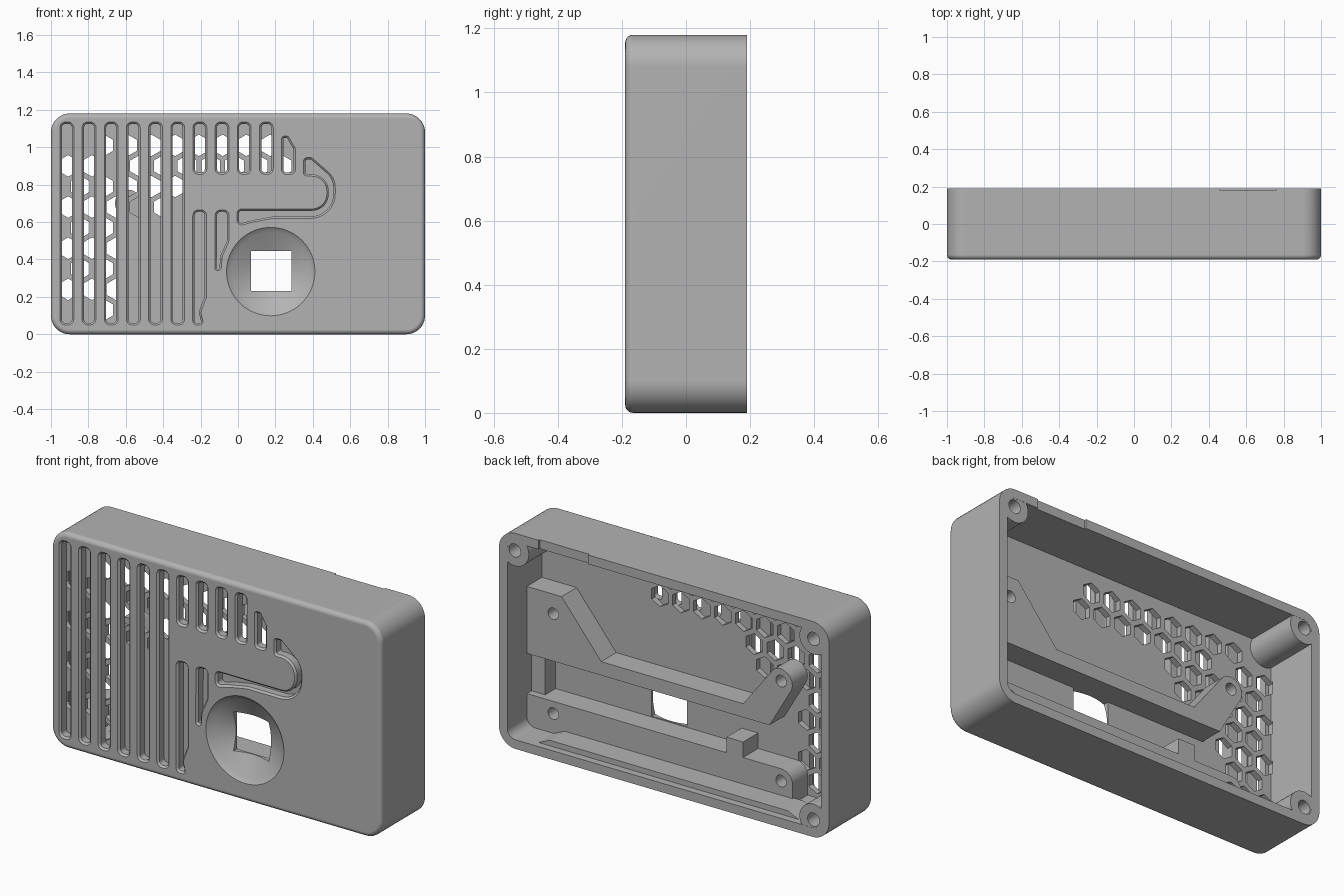
import bpy, bmesh, math
from mathutils import Vector

if "Cube" in bpy.data.objects:
    bpy.data.objects.remove(bpy.data.objects["Cube"])

grey = bpy.data.materials.new("plain grey")
grey.use_nodes = True
grey.diffuse_color = (0.45, 0.45, 0.45, 1)
grey.node_tree.nodes["Principled BSDF"].inputs["Base Color"].default_value = grey.diffuse_color


# ---- outline helpers (all outlines are x, z and run anticlockwise) ----
def rounded(points, radius, segments=5):
    """Fillet each corner; radius is one number or one per corner."""
    pts = [Vector(p) for p in points]
    radii = radius if isinstance(radius, (list, tuple)) else [radius] * len(pts)
    out = []
    for i, c in enumerate(pts):
        r = radii[i]
        if r == 0:
            out.append(c)
            continue
        a = (pts[i - 1] - c).normalized()
        b = (pts[(i + 1) % len(pts)] - c).normalized()
        half = a.angle(b) / 2
        t, w = r / math.tan(half), math.sin(half)
        for k in range(segments + 1):
            u = k / segments
            e, m, f = (1 - u) ** 2, 2 * u * (1 - u) * w, u * u
            out.append((e * (c + a * t) + m * c + f * (c + b * t)) / (e + m + f))
    return out


def rect(x0, x1, z0, z1, r=0, segments=5):
    return rounded([(x0, z0), (x1, z0), (x1, z1), (x0, z1)], r, segments)


def ngon(x, z, r, n=32, start=0.0):
    return [Vector((x + r * math.cos(start + math.tau * k / n),
                    z + r * math.sin(start + math.tau * k / n))) for k in range(n)]


def offset(pts, d):
    out = []
    for i, p in enumerate(pts):
        a = (p - pts[i - 1]).normalized()
        b = (pts[(i + 1) % len(pts)] - p).normalized()
        n1, n2 = Vector((a.y, -a.x)), Vector((b.y, -b.x))
        out.append(p + (n1 + n2) * d / (1 + n1.dot(n2)))
    return out


def loft(name, outlines, rings):
    """Solid from outlines swept along y; rings are (y, outward offset)."""
    bm = bmesh.new()
    for pts in outlines:
        loops = [[bm.verts.new((p.x, y, p.y)) for p in offset(pts, d)] for y, d in rings]
        n = len(pts)
        for lo, hi in zip(loops, loops[1:]):
            for i in range(n):
                j = (i + 1) % n
                bm.faces.new((lo[i], lo[j], hi[j], hi[i]))
        bm.faces.new(loops[0])
        bm.faces.new(loops[-1][::-1])
    bmesh.ops.recalc_face_normals(bm, faces=bm.faces)
    mesh = bpy.data.meshes.new(name)
    bm.to_mesh(mesh)
    bm.free()
    mesh.materials.append(grey)
    obj = bpy.data.objects.new(name, mesh)
    bpy.context.collection.objects.link(obj)
    return obj


def cut(target, outlines, rings):
    cutter = loft("cutter", outlines, rings)
    cutter.hide_render = True
    mod = target.modifiers.new("cut", "BOOLEAN")
    mod.operation, mod.solver, mod.object = "DIFFERENCE", "EXACT", cutter
    bpy.context.view_layer.objects.active = target
    bpy.ops.object.modifier_apply(modifier=mod.name)
    bpy.data.objects.remove(cutter)


def finish(obj):
    bpy.ops.object.select_all(action="DESELECT")
    obj.select_set(True)
    bpy.context.view_layer.objects.active = obj
    bpy.ops.object.shade_smooth_by_angle(angle=math.radians(30))
    mod = obj.modifiers.new("even shading", "WEIGHTED_NORMAL")
    mod.keep_sharp = True


# ---- case shell: rounded box with a soft front edge, open at the back ----
FRONT, BACK, FLOOR = -0.19, 0.19, -0.11
SLOT_FLOOR = -0.14
edge = 0.025
fillet = [(FRONT + edge * (1 - math.sin(a)), -edge * (1 - math.cos(a)))
          for a in (math.radians(18 * k) for k in range(6))]
case = loft("case_shell", [rect(-1, 1, 0, 1.18, 0.1, 10)], [(BACK, 0)] + fillet)
cut(case, [rect(-0.95, 0.95, 0.05, 1.13, 0.05, 8)], [(FLOOR, 0), (0.25, 0)])

# notch in the top of the back rim
cut(case, [rect(0.46, 0.76, 1.1, 1.25)], [(0.18, 0), (0.25, 0)])

# ---- front grooves with flared lips ----
PITCH, HALF = 0.1185, 0.027
slots = []
for i in range(10):
    x = -0.915 + PITCH * i
    slots.append(rect(x - HALF, x + HALF, 0.06 if i < 6 else 0.865, 1.125, 0.02))

# grooves shortened around the dish
slots.append(rounded([(-0.232, 0.06), (-0.195, 0.06), (-0.21, 0.12), (-0.178, 0.2),
                      (-0.178, 0.655), (-0.232, 0.655)],
                     [0.012, 0.008, 0.05, 0.03, 0.02, 0.02]))
slots.append(rounded([(-0.114, 0.35), (-0.1, 0.35), (-0.094, 0.42), (-0.058, 0.5),
                      (-0.058, 0.655), (-0.112, 0.655)],
                     [0.004, 0.004, 0.06, 0.06, 0.02, 0.02]))
# slant-topped groove
slots.append(rounded([(0.243, 0.865), (0.297, 0.865), (0.297, 0.99), (0.262, 1.05),
                      (0.243, 1.05)], [0.015, 0.015, 0.015, 0.008, 0.006]))
# hook-shaped groove
slots.append(rounded([(0.005, 0.59), (0.08, 0.61), (0.19, 0.63), (0.51, 0.63), (0.51, 0.83),
                      (0.39, 0.935), (0.36, 0.935), (0.36, 0.855), (0.485, 0.855),
                      (0.485, 0.66), (0.005, 0.66)],
                     [0.015, 0.1, 0.1, 0.12, 0.1, 0.012, 0.012, 0.01, 0.09, 0.09, 0.015], 8))
cut(case, slots, [(-0.2, 0.02), (-0.18, 0), (SLOT_FLOOR, 0)])

# ---- honeycomb vents behind the grooves: row limits as (last, first) column ----
HEX = 0.127
rows = [(0, 7), (0, 6), (4, 8), (5, 9), (7, 8), (7, 9), (7, 8), (7, 9), (7, 7)]
vents = []
for r, (first, last) in enumerate(rows):
    start_x = 0.235 if r % 2 else 0.172
    columns = list(range(first, last + 1)) + ([8, 9] if r == 1 else [])
    for k in columns:
        vents.append(ngon(start_x - HEX * k, 1.01 - HEX * 0.866 * r, 0.0577, 6, math.pi / 6))
cut(case, vents, [(SLOT_FLOOR - 0.001, 0), (FLOOR + 0.01, 0)])

# ---- round dish with a square opening ----
cut(case, [ngon(0.175, 0.335, 0.235, 64)],
    [(-0.2, 0.012), (-0.185, -0.004), (-0.17, -0.025), (-0.115, -0.135)])
cut(case, [rect(0.07, 0.285, 0.23, 0.445)], [(-0.25, 0), (0, 0)])
finish(case)

# ---- screw posts in three corners ----
posts = {"upper_left_post": (0.905, 1.085), "upper_right_post": (-0.905, 1.085),
         "lower_right_post": (-0.905, 0.095)}
for name, (x, z) in posts.items():
    post = loft(name, [ngon(x, z, 0.085)], [(FLOOR - 0.01, 0), (BACK - 0.001, 0)])
    cut(post, [ngon(x, z, 0.036)], [(-0.02, 0), (0.25, 0)])
    finish(post)

# ---- board supports with screw holes ----
SHELF = 0.02
upper = loft("upper_board_support", [rounded(
    [(0.96, 0.445), (0.96, 0.812), (0.74, 0.812), (0.5, 0.52), (-0.36, 0.52), (-0.565, 0.785),
     (-0.69, 0.735), (-0.52, 0.445)][::-1], [0, 0.07, 0.06, 0, 0, 0, 0, 0], 8)],
    [(FLOOR - 0.003, 0), (SHELF, 0)])
lower = loft("lower_board_support", [rounded(
    [(-0.66, 0.04), (0.96, 0.04), (0.96, 0.225), (-0.66, 0.225)], [0, 0, 0, 0.07], 8)],
    [(FLOOR - 0.003, 0), (SHELF, 0)])
for support, z in ((upper, 0.705), (lower, 0.158)):
    cut(support, [ngon(x, z, 0.032, 24) for x in (0.79, -0.59)], [(-0.09, 0), (0.1, 0)])
    finish(support)

# ---- small inner blocks and the ledge along the bottom ----
loft("support_link", [rect(0.867, 0.96, 0.21, 0.46)], [(FLOOR - 0.003, 0), (-0.02, 0)])
loft("locating_block", [rect(-0.36, -0.26, 0.215, 0.31)], [(FLOOR - 0.003, 0), (SHELF, 0)])
loft("bottom_ledge", [rounded([(-0.8, 0.045), (0.8, 0.045), (0.72, 0.08), (-0.72, 0.08)], 0)],
     [(0.01, 0), (0.15, 0)])
